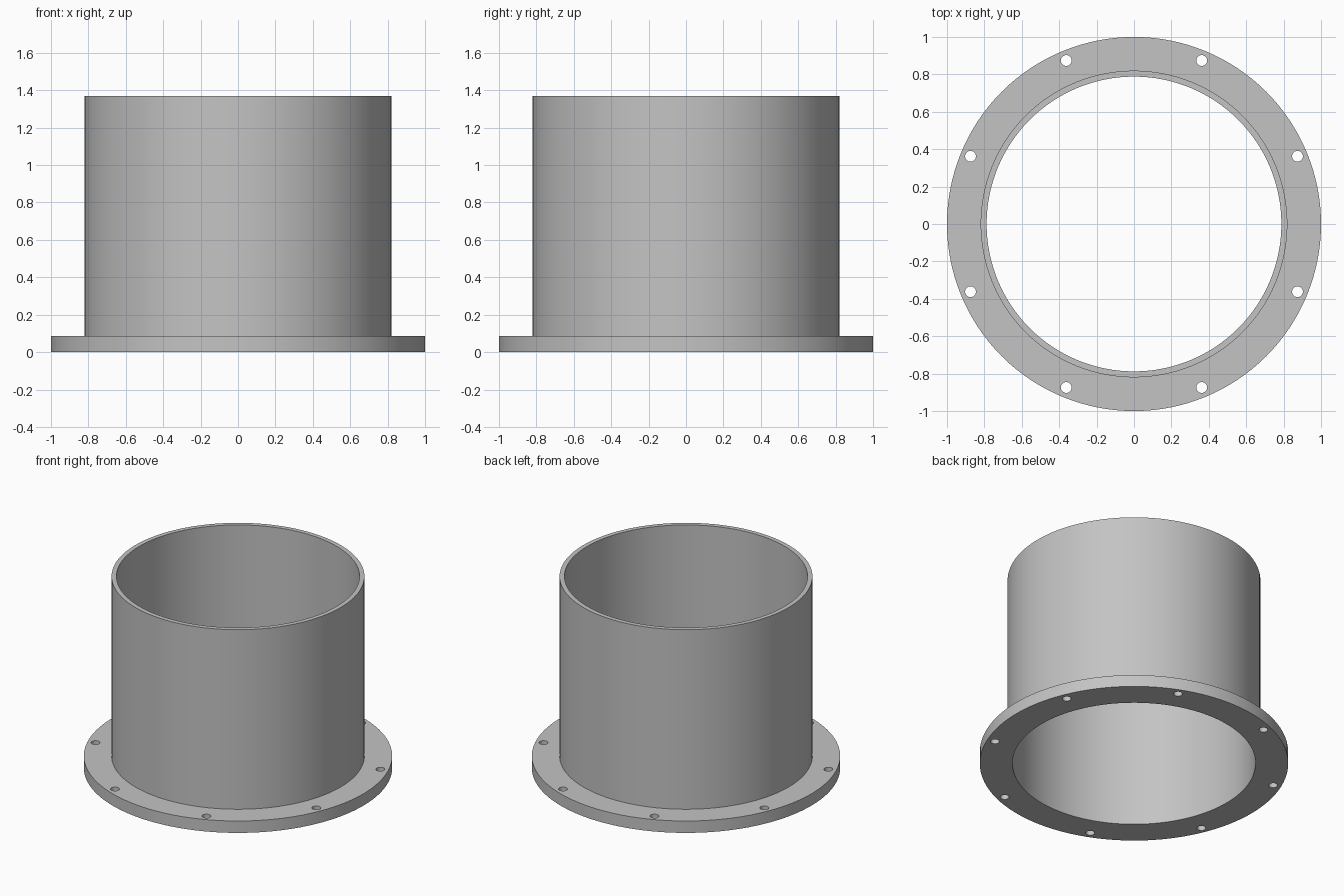
import bpy
import bmesh
from math import cos, sin, pi, radians
from mathutils import Matrix

cube = bpy.data.objects.get("Cube")
if cube:
    bpy.data.objects.remove(cube, do_unlink=True)

# Main dimensions
FLANGE_R, FLANGE_H = 1.0, 0.085
PIPE_R, BORE_R, HEIGHT = 0.82, 0.788, 1.37
BOLT_CIRCLE_R, BOLT_R, BOLTS = 0.946, 0.029, 8
SIDES = 128

# Plain grey metal
grey = bpy.data.materials.new("grey_metal")
grey.use_nodes = True
colour = (0.55, 0.55, 0.55, 1)
grey.diffuse_color = colour
grey.node_tree.nodes["Principled BSDF"].inputs["Base Color"].default_value = colour


def make_object(name, bm):
    bmesh.ops.recalc_face_normals(bm, faces=bm.faces[:])
    mesh = bpy.data.meshes.new(name)
    bm.to_mesh(mesh)
    bm.free()
    obj = bpy.data.objects.new(name, mesh)
    bpy.context.collection.objects.link(obj)
    mesh.materials.append(grey)
    return obj


def lathe(name, profile):
    """Spin a closed (radius, height) profile around the z axis."""
    bm = bmesh.new()
    rings = []
    for i in range(SIDES):
        a = 2 * pi * i / SIDES
        rings.append([bm.verts.new((r * cos(a), r * sin(a), z)) for r, z in profile])
    n = len(profile)
    for i in range(SIDES):
        this, after = rings[i], rings[(i + 1) % SIDES]
        for j in range(n):
            k = (j + 1) % n
            bm.faces.new((this[j], after[j], after[k], this[k]))
    return make_object(name, bm)


# Pipe and base flange as one continuous turned body
body = lathe("flanged_pipe", [
    (BORE_R, 0), (FLANGE_R, 0), (FLANGE_R, FLANGE_H),
    (PIPE_R, FLANGE_H), (PIPE_R, HEIGHT), (BORE_R, HEIGHT),
])

# Ring of bolt hole cutters, offset half a step from the axes
bm = bmesh.new()
for i in range(BOLTS):
    a = 2 * pi * (i + 0.5) / BOLTS
    place = Matrix.Translation((BOLT_CIRCLE_R * cos(a), BOLT_CIRCLE_R * sin(a), FLANGE_H / 2))
    bmesh.ops.create_cone(bm, cap_ends=True, segments=32, radius1=BOLT_R,
                          radius2=BOLT_R, depth=FLANGE_H * 2, matrix=place)
cutter = make_object("bolt_hole_cutter", bm)
cutter.hide_render = True

# Drill the holes, then discard the cutter
bpy.ops.object.select_all(action="DESELECT")
body.select_set(True)
bpy.context.view_layer.objects.active = body
drill = body.modifiers.new("bolt_holes", "BOOLEAN")
drill.operation = "DIFFERENCE"
drill.solver = "EXACT"
drill.object = cutter
bpy.ops.object.modifier_apply(modifier=drill.name)
bpy.data.objects.remove(cutter, do_unlink=True)

# Smooth round walls, crisp rims
bpy.ops.object.shade_smooth_by_angle(angle=radians(30))
